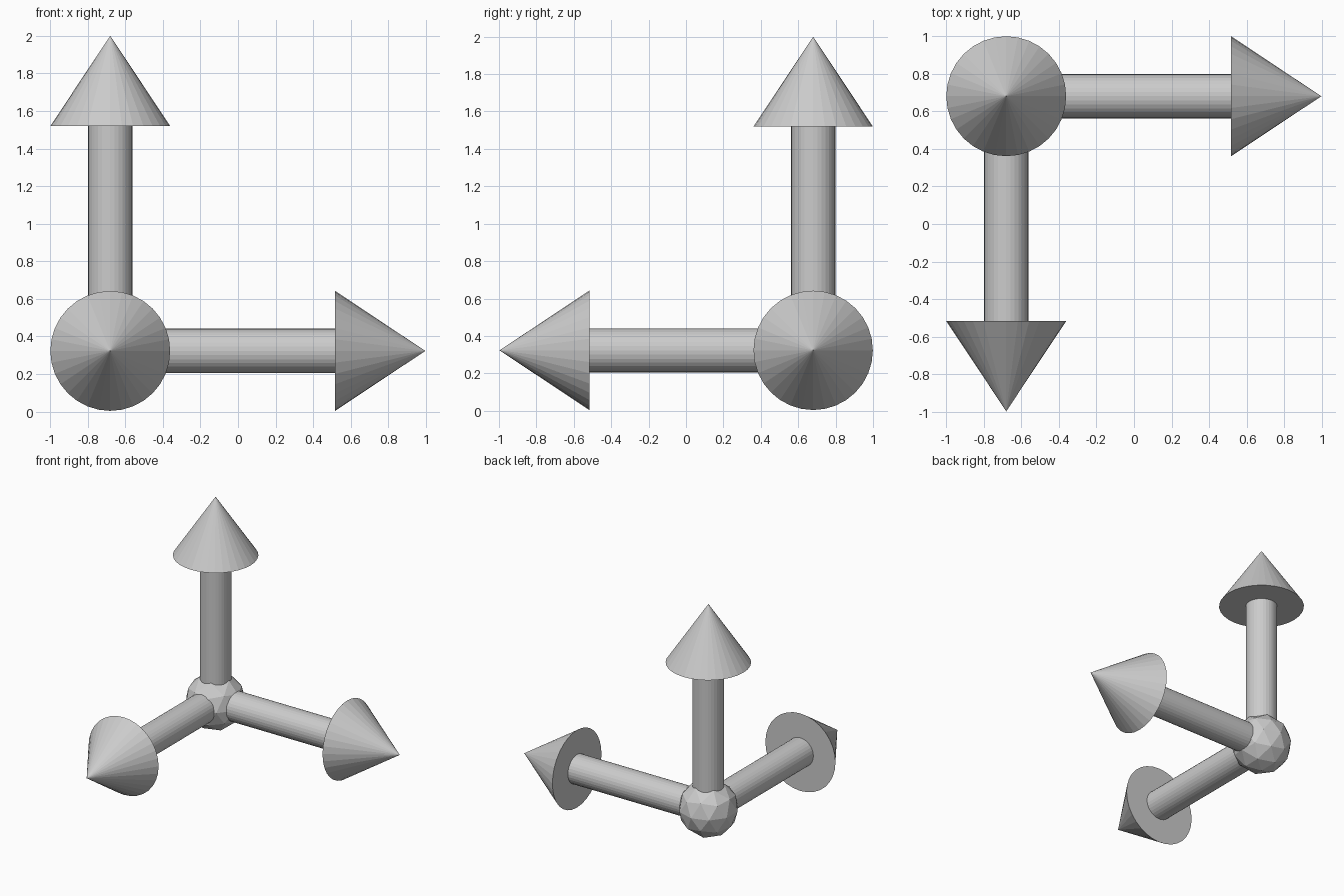
import bpy
from mathutils import Vector

if "Cube" in bpy.data.objects:
    bpy.data.objects.remove(bpy.data.objects["Cube"])

HUB = Vector((-0.68, 0.68, 0.323))
SHAFT_R, HEAD_R = 0.118, 0.319
HEAD_BASE, TIP = 1.197, 1.677


def arrow(name, direction):
    d = Vector(direction)
    rot = d.to_track_quat('Z', 'Y').to_euler()
    # round shaft running from inside the hub to the arrow head
    bpy.ops.mesh.primitive_cylinder_add(
        vertices=32, radius=SHAFT_R, depth=HEAD_BASE - 0.1,
        location=HUB + d * (HEAD_BASE + 0.1) / 2, rotation=rot)
    bpy.context.object.name = name + "_shaft"
    # conical head
    bpy.ops.mesh.primitive_cone_add(
        vertices=32, radius1=HEAD_R, radius2=0, depth=TIP - HEAD_BASE,
        location=HUB + d * (HEAD_BASE + TIP) / 2, rotation=rot)
    bpy.context.object.name = name + "_head"


# faceted ball where the arrows meet
bpy.ops.mesh.primitive_ico_sphere_add(subdivisions=2, radius=0.228, location=HUB)
bpy.context.object.name = "hub_ball"

# three perpendicular arrows
arrow("right_arrow", (1, 0, 0))
arrow("front_arrow", (0, -1, 0))
arrow("up_arrow", (0, 0, 1))
